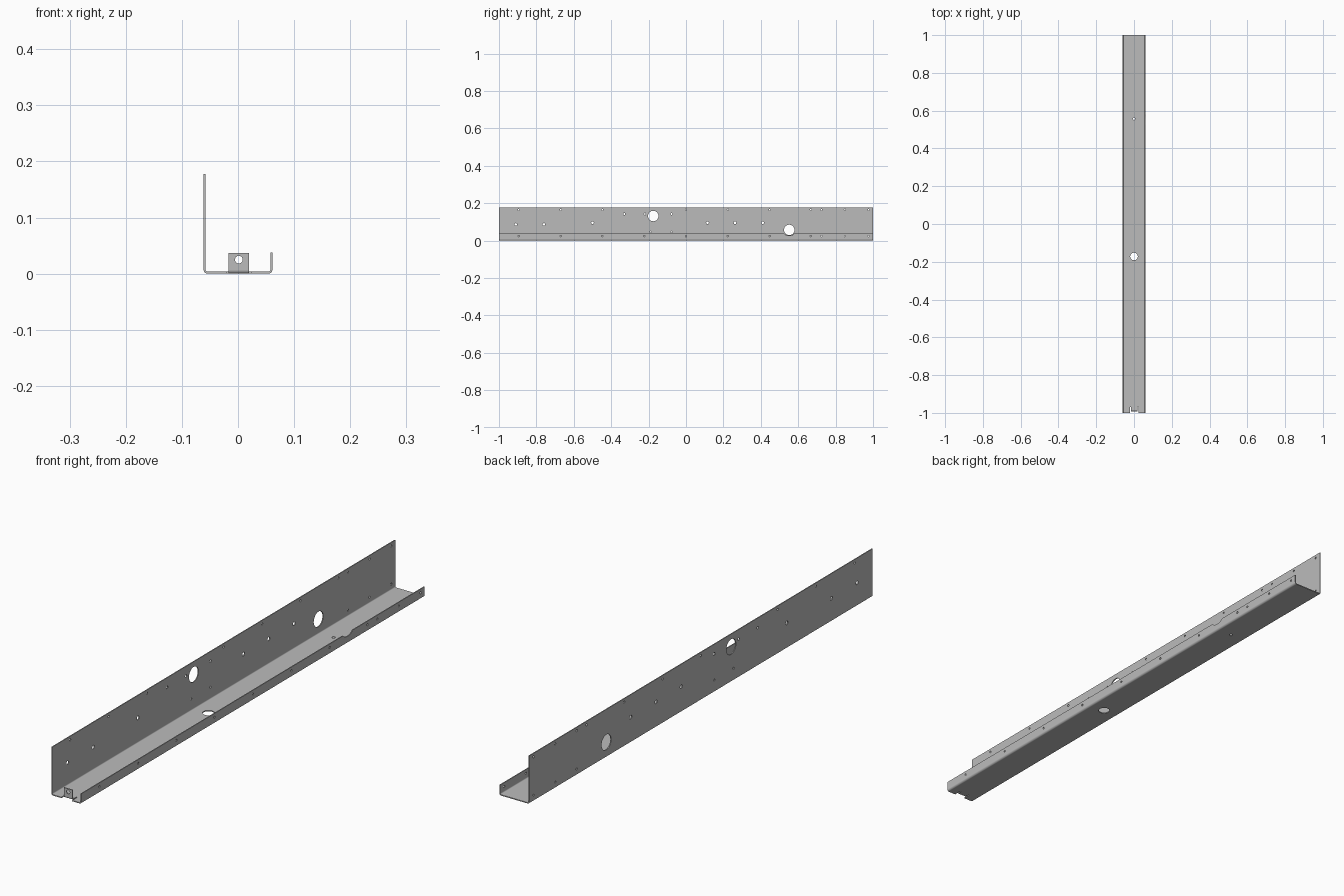
import bpy, bmesh, math
from mathutils import Vector, Matrix

if "Cube" in bpy.data.objects:
    bpy.data.objects.remove(bpy.data.objects["Cube"])

T = 0.0035                       # sheet thickness
W, WALL_H, LIP_H = 0.0615, 0.178, 0.038

steel = bpy.data.materials.new("grey steel")
steel.use_nodes = True
GREY = (0.5, 0.5, 0.5, 1)
steel.diffuse_color = GREY
steel.node_tree.nodes["Principled BSDF"].inputs["Base Color"].default_value = GREY


def to_object(name, bm):
    bmesh.ops.recalc_face_normals(bm, faces=bm.faces)
    me = bpy.data.meshes.new(name)
    bm.to_mesh(me)
    bm.free()
    me.materials.append(steel)
    ob = bpy.data.objects.new(name, me)
    bpy.context.collection.objects.link(ob)
    return ob


def bent_sheet(name, corners, radius, place, start, end, segs=8):
    """Sheet following a 2D centre line with rounded bends, extruded from start to end."""
    pts = [Vector(c) for c in corners]
    line = [(pts[0], (pts[1] - pts[0]).normalized())]
    for a, b, c in zip(pts, pts[1:], pts[2:]):
        d0, d1 = (b - a).normalized(), (c - b).normalized()
        centre = b - d0 * radius + d1 * radius
        for i in range(segs + 1):
            t = i / segs * math.pi / 2
            line.append((centre - d1 * radius * math.cos(t) + d0 * radius * math.sin(t),
                         d0 * math.cos(t) + d1 * math.sin(t)))
    line.append((pts[-1], (pts[-1] - pts[-2]).normalized()))
    side = [p + Vector((-d.y, d.x)) * T / 2 for p, d in line]
    other = [p - Vector((-d.y, d.x)) * T / 2 for p, d in line]
    outline = side + other[::-1]
    bm = bmesh.new()
    face = bm.faces.new([bm.verts.new(place(p.x, p.y, start)) for p in outline])
    ext = bmesh.ops.extrude_face_region(bm, geom=[face])
    shift = Vector(place(0, 0, end)) - Vector(place(0, 0, start))
    bmesh.ops.translate(bm, vec=shift,
                        verts=[v for v in ext["geom"] if isinstance(v, bmesh.types.BMVert)])
    return to_object(name, bm)


def drill(bm, axis, centre, r, depth=0.02):
    """Add a round cutter along an axis."""
    rot = {"X": Matrix.Rotation(math.pi / 2, 4, "Y"),
           "Y": Matrix.Rotation(math.pi / 2, 4, "X"), "Z": Matrix()}[axis]
    bmesh.ops.create_cone(bm, cap_ends=True, segments=32 if r > 0.015 else 14,
                          radius1=r, radius2=r, depth=depth,
                          matrix=Matrix.Translation(centre) @ rot)


def cut(ob, bm):
    cutter = to_object("hole_cutter", bm)
    cutter.hide_render = True
    mod = ob.modifiers.new("holes", "BOOLEAN")
    mod.operation, mod.solver, mod.object = "DIFFERENCE", "EXACT", cutter
    bpy.context.view_layer.objects.active = ob
    bpy.ops.object.modifier_apply(modifier=mod.name)
    bpy.data.objects.remove(cutter)


# Long channel: tall wall, floor and short lip
h = T / 2
channel = bent_sheet("channel",
                     [(-W + h, WALL_H), (-W + h, h), (W - h, h), (W - h, LIP_H)],
                     0.006, lambda x, z, y: (x, y, z), -1, 1)

cutters = bmesh.new()
row = [-0.895, -0.67, -0.447, -0.224, 0, 0.224, 0.447, 0.667, 0.724, 0.85, 0.976]
# Wall holes: upper row, lower row, then the larger ones
wall_holes = [(y, 0.165, 0.004) for y in row if y != -0.224]
wall_holes += [(y, 0.024, 0.004) for y in row[-3:]]
wall_holes += [(y, 0.142, 0.005) for y in (-0.33, -0.22, -0.077)]
wall_holes += [(y, 0.046, 0.004) for y in (-0.19, -0.077)]
wall_holes += [(y, 0.095, 0.007) for y in (-0.5, 0.115, 0.262, 0.41)]
wall_holes += [(y, 0.086, 0.007) for y in (-0.91, -0.76)]
wall_holes += [(-0.175, 0.131, 0.028), (0.552, 0.057, 0.028)]
for y, z, r in wall_holes:
    drill(cutters, "X", (-W + h, y, z), r)
# Lip holes and the shallow notch in its top edge
for y in row:
    drill(cutters, "X", (W - h, y, 0.024), 0.004)
drill(cutters, "X", (W - h, 0.552, 0.066), 0.04)
# Floor holes
drill(cutters, "Z", (0, -0.172, h), 0.02)
drill(cutters, "Z", (0, 0.557, h), 0.006)
# Relief opening around the end tab
TAB_X, TAB_W = 0.0015, 0.018
bmesh.ops.create_cube(cutters, size=1, matrix=Matrix.Translation((TAB_X, -1, h))
                      @ Matrix.Diagonal((2 * TAB_W + 0.008, 0.06, 0.02, 1)))
cut(channel, cutters)

# End tab folded up from the floor
tab = bent_sheet("end_tab", [(-0.968, h), (-0.99, h), (-0.99, 0.037)],
                 0.005, lambda y, z, x: (x, y, z), TAB_X - TAB_W, TAB_X + TAB_W)
cutters = bmesh.new()
drill(cutters, "Y", (TAB_X, -0.99, 0.025), 0.007)
cut(tab, cutters)

# Smooth bends, crisp edges
for ob in (channel, tab):
    bpy.ops.object.select_all(action="DESELECT")
    ob.select_set(True)
    bpy.context.view_layer.objects.active = ob
    bpy.ops.object.shade_smooth_by_angle(angle=math.radians(30))
    wn = ob.modifiers.new("flat_faces", "WEIGHTED_NORMAL")
    wn.keep_sharp = True
